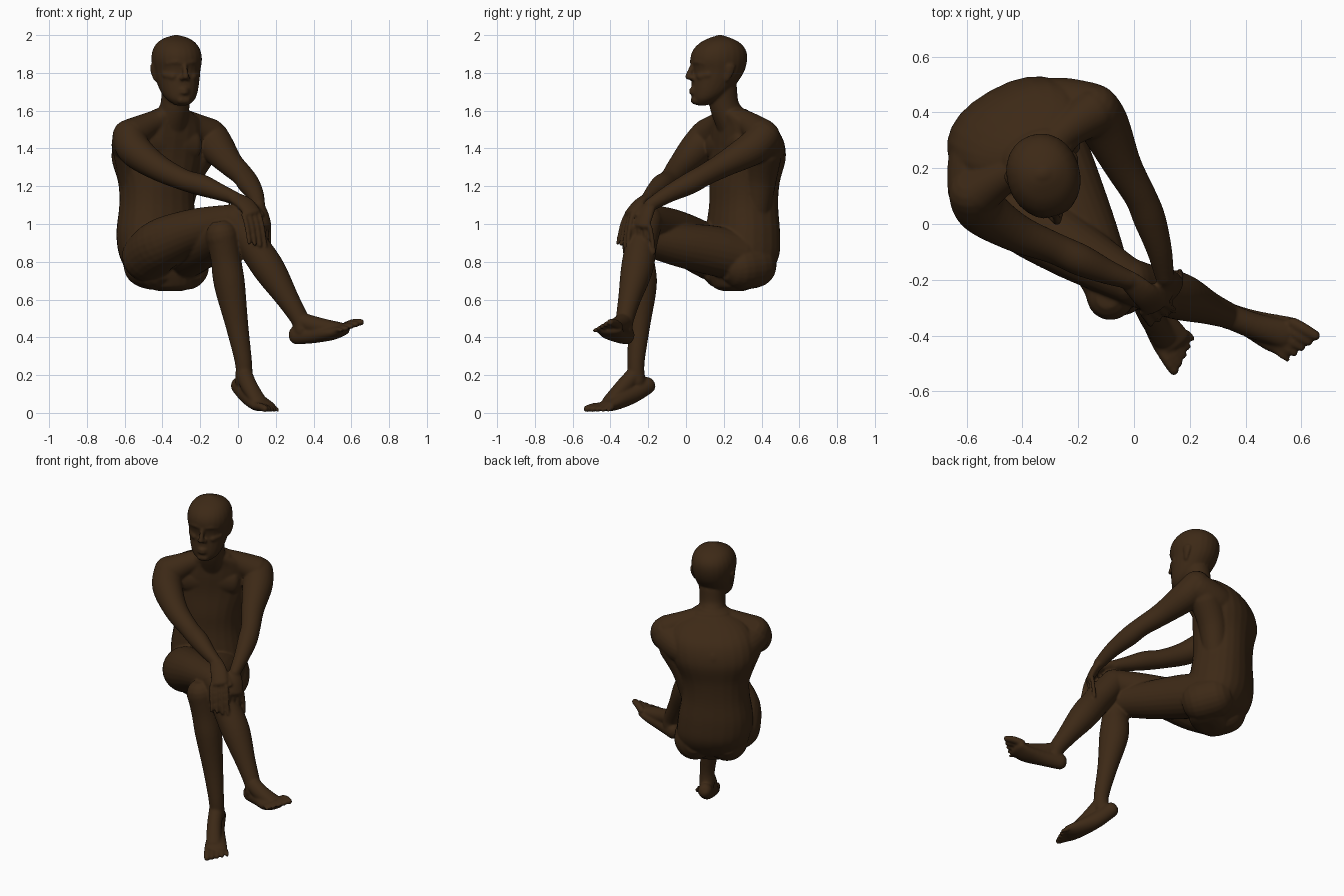
import bpy, bmesh, math
from mathutils import Vector as V

bm = bmesh.new()


def spline(rows, steps):
    # Catmull-Rom through rows of (x, y, z, a, b)
    out, n = [], len(rows)
    for i in range(n - 1):
        p = [rows[max(i - 1, 0)], rows[i], rows[i + 1], rows[min(i + 2, n - 1)]]
        for s in range(steps):
            t = s / steps
            out.append([0.5 * (2 * b + (c - a) * t + (2 * a - 5 * b + 4 * c - d) * t * t
                               + (3 * b - a - 3 * c + d) * t ** 3) for a, b, c, d in zip(*p)])
    return out + [list(rows[-1])]


def tube(rows, side=(1, 0, 0), power=2.0, axis=None, steps=5, sides=24, cap=1.0):
    # closed loft of (super)elliptic rings with domed ends; a lies along side
    rows = spline([tuple(r) + (r[3],) if len(r) == 4 else tuple(r) for r in rows], steps)
    pts = [V(r[:3]) for r in rows]
    frames = []
    for i, r in enumerate(rows):
        t = V(axis) if axis else (pts[min(i + 1, len(pts) - 1)] - pts[max(i - 1, 0)]).normalized()
        frames.append((pts[i], t, r[3], r[4]))

    def dome(f, sign):
        res = []
        for k in (0.35, 0.65, 0.9):
            s = math.sqrt(1 - k * k)
            res.append((f[0] + f[1] * sign * k * cap * min(f[2], f[3]), f[1], f[2] * s, f[3] * s))
        return res
    frames = dome(frames[0], -1)[::-1] + frames + dome(frames[-1], 1)
    rings = []
    for c, t, a, b in frames:
        u = V(side)
        u = (u - t * u.dot(t)).normalized()
        w = t.cross(u)
        ring = []
        for k in range(sides):
            co, si = math.cos(math.tau * k / sides), math.sin(math.tau * k / sides)
            e = 2 / power
            ring.append(bm.verts.new(c + u * a * math.copysign(abs(co) ** e, co)
                                     + w * b * math.copysign(abs(si) ** e, si)))
        rings.append(ring)
    for r0, r1 in zip(rings, rings[1:]):
        for k in range(sides):
            j = (k + 1) % sides
            bm.faces.new((r0[k], r0[j], r1[j], r1[k]))
    bm.faces.new(rings[0][::-1])
    bm.faces.new(rings[-1])


def digits(base, tip, side, width, count, r):
    # row of fingers or toes: base and tip are (first, last) point pairs
    for i in range(count):
        f = i / (count - 1)
        a, b = V(base[0]).lerp(V(base[1]), f), V(tip[0]).lerp(V(tip[1]), f)
        rr = r[0] + (r[1] - r[0]) * f
        m = (a + b) / 2 + V((0, 0, width))
        tube([(*a, rr), (*m, rr), (*b, rr * 0.85)], side, steps=3, sides=10)


LAT = (0.87, 0.49, 0)      # body's left
HLAT = (0.955, 0.295, 0)   # head's left

# torso
tube([(-.36, .25, .68, .13, .10), (-.39, .275, .74, .19, .15), (-.41, .295, .83, .22, .18),
      (-.425, .30, .95, .222, .18), (-.43, .305, 1.1, .20, .168), (-.43, .31, 1.22, .207, .17),
      (-.43, .325, 1.35, .25, .175), (-.41, .315, 1.46, .25, .16), (-.38, .285, 1.535, .21, .12),
      (-.355, .245, 1.585, .12, .085)], LAT, 2.3, (0, 0, 1), cap=0.4)
# shoulder blades running into the shoulders, and the sides of the back
tube([(-.47, .385, 1.38, .10), (-.55, .25, 1.40, .11), (-.575, .13, 1.43, .095)], (0, 0, 1))
tube([(-.36, .415, 1.38, .10), (-.26, .425, 1.40, .10), (-.155, .415, 1.44, .092)], (0, 0, 1))
tube([(-.51, .27, 1.04, .07), (-.545, .25, 1.24, .085), (-.57, .19, 1.38, .09)], LAT)
tube([(-.32, .37, 1.04, .07), (-.28, .395, 1.24, .085), (-.21, .415, 1.38, .095)], LAT)
# chest muscles and buttocks
for s in (-1, 1):
    c = V((-.355, .215, 1.42)) + V(LAT) * s * 0.10
    tube([(*(c - V(LAT) * .04), .075, .042), (*(c + V(LAT) * .04), .075, .042)], (0, 0, 1))
    c = V((-.40, .31, .785)) + V(LAT) * s * 0.095
    tube([(*c, .125), (*(c + V((.04, -.06, -.01))), .125)], LAT)
# neck and shoulder slopes
tube([(-.36, .25, 1.53, .10, .09), (-.335, .205, 1.62, .078, .078), (-.325, .19, 1.72, .08, .08)], HLAT)
tube([(-.345, .24, 1.575, .055), (-.46, .18, 1.53, .065), (-.555, .12, 1.475, .088)], (0, 0, 1))
tube([(-.345, .24, 1.575, .055), (-.25, .33, 1.53, .065), (-.15, .40, 1.475, .085)], (0, 0, 1))

# head: (z, front y, back y, half width)
head = []
for z, fr, bk, w in [(1.635, .05, .12, .045), (1.66, .033, .17, .075), (1.70, .028, .23, .097),
                     (1.76, .03, .28, .113), (1.81, .032, .31, .122), (1.87, .022, .325, .131),
                     (1.92, .036, .318, .124), (1.96, .075, .285, .10), (1.985, .125, .235, .062),
                     (1.996, .16, .20, .025)]:
    cy = (fr + bk) / 2
    head.append((-.325 + (.175 - cy) * .3, cy, z, w, (bk - fr) / 2))
tube(head, HLAT, 2.1, (0, 0, 1), cap=0.25)


def face(lat, y, z):
    # point on the face: lateral offset, depth and height
    return V((-.325 + (.175 - y) * .3, y, z)) + V(HLAT) * lat


tube([(*face(0, .038, 1.85), .012), (*face(0, .022, 1.81), .014), (*face(0, .013, 1.78), .018)], HLAT, sides=12)
for s in (-1, 1):
    # nostril, brow, cheek, ear
    tube([(*face(s * .017, .03, 1.772), .013), (*face(s * .012, .025, 1.775), .013)], sides=10)
    tube([(*face(s * .015, .038, 1.853), .011), (*face(s * .05, .046, 1.858), .012),
          (*face(s * .085, .073, 1.85), .011)], (0, 0, 1), sides=10)
    tube([(*face(s * .055, .062, 1.78), .022), (*face(s * .085, .095, 1.79), .022)], (0, 0, 1), sides=10)
    tube([(*face(s * .112, .185, 1.765), .012, .013), (*face(s * .122, .195, 1.80), .012, .022),
          (*face(s * .126, .20, 1.835), .012, .026)], HLAT, sides=12)
# lips and chin
for z, r in ((1.712, .010), (1.696, .011)):
    tube([(*face(-.03, .043, z), r * .7), (*face(0, .027, z), r), (*face(.03, .043, z), r * .7)], (0, 0, 1), sides=10)
tube([(*face(-.015, .05, 1.655), .022), (*face(.015, .05, 1.655), .022)], (0, 0, 1), sides=12)

# right arm, reaching across to the knee
tube([(-.575, .11, 1.465, .09), (-.545, .05, 1.39, .09), (-.425, -.03, 1.30, .07), (-.29, -.085, 1.235, .057),
      (-.19, -.13, 1.205, .057), (-.10, -.17, 1.17, .045), (-.02, -.20, 1.14, .034)], (0, 0, 1))
# left arm
tube([(-.14, .41, 1.46, .09), (-.105, .35, 1.40, .09), (-.04, .21, 1.32, .068), (.022, .10, 1.26, .058),
      (.055, .02, 1.215, .058), (.09, -.09, 1.16, .046), (.11, -.19, 1.10, .034)], (0, 0, 1))
# right hand, folded over the knee under the left hand
tube([(-.02, -.20, 1.14, .038, .026), (.035, -.25, 1.11, .05, .025), (.075, -.295, 1.06, .05, .022)], (.6, .5, .3))
digits([(.03, -.315, 1.05), (.115, -.285, 1.045)], [(.06, -.36, .90), (.145, -.31, .88)], LAT, .02, 4, (.0135, .0125))
tube([(.03, -.23, 1.12, .02), (.085, -.235, 1.09, .018), (.125, -.26, 1.05, .014)], sides=10)
# left hand
tube([(.11, -.19, 1.10, .036, .026), (.13, -.215, 1.05, .048, .025), (.145, -.235, .995, .05, .022)], (.5, .85, 0))
digits([(.125, -.275, .985), (.165, -.19, .985)], [(.115, -.28, .87), (.165, -.17, .85)], LAT, .01, 4, (.0135, .0125))
tube([(.11, -.22, 1.07, .02), (.085, -.275, 1.02, .018), (.075, -.31, .97, .014)], sides=10)

# left leg, standing
tube([(-.30, .28, .83, .13), (-.25, .14, .86, .132), (-.17, -.04, .89, .115), (-.10, -.20, .92, .092),
      (-.085, -.26, .93, .085)], (0, 0, 1))
tube([(-.085, -.26, .94, .085), (-.065, -.25, .82, .08), (-.045, -.24, .68, .08, .088), (-.005, -.25, .46, .06),
      (.03, -.265, .26, .045), (.03, -.26, .17, .046)], LAT)
# right leg, crossed over
tube([(-.48, .15, .83, .135), (-.40, .04, .895, .137), (-.24, -.075, .965, .115), (-.08, -.17, 1.01, .09),
      (-.015, -.205, 1.02, .08)], (0, 0, 1))
tube([(-.015, -.205, 1.02, .082), (.07, -.235, .90, .083), (.165, -.26, .76, .085), (.265, -.30, .60, .06),
      (.33, -.325, .49, .048), (.34, -.33, .44, .048)], (0, 1, 0))

# left foot
side = (.9, .42, 0)
tube([(.005, -.205, .145, .043, .046), (.05, -.29, .095, .047, .048), (.108, -.382, .052, .064, .04),
      (.138, -.427, .036, .07, .028)], side)
tube([(.03, -.265, .21, .044), (.06, -.33, .14, .044), (.11, -.41, .065, .045, .028)], side)
digits([(.095, -.445, .034), (.19, -.39, .024)], [(.143, -.525, .022), (.21, -.412, .014)], side, .004, 5, (.022, .012))
# right foot
side = (.3, .95, 0)
tube([(.31, -.315, .412, .043, .05), (.40, -.35, .415, .048, .046), (.50, -.39, .424, .068, .038),
      (.56, -.405, .44, .072, .028)], side)
tube([(.34, -.33, .485, .045), (.43, -.365, .458, .047), (.54, -.395, .45, .05, .03)], side)
digits([(.57, -.355, .46), (.51, -.455, .435)], [(.65, -.40, .48), (.55, -.485, .435)], side, .006, 5, (.022, .012))

# fuse all parts into one smooth body
bmesh.ops.recalc_face_normals(bm, faces=bm.faces)
mesh = bpy.data.meshes.new("seated_figure")
bm.to_mesh(mesh)
bm.free()
body = bpy.data.objects.new("seated_figure", mesh)
bpy.context.collection.objects.link(body)
mat = bpy.data.materials.new("dark_brown")
mat.diffuse_color = (0.046, 0.022, 0.008, 1)
mesh.materials.append(mat)
remesh = body.modifiers.new("fuse", 'REMESH')
remesh.mode = 'VOXEL'
remesh.voxel_size = 0.0065
remesh.use_smooth_shade = True
soft = body.modifiers.new("soften", 'SMOOTH')
soft.factor = 0.5
soft.iterations = 8
